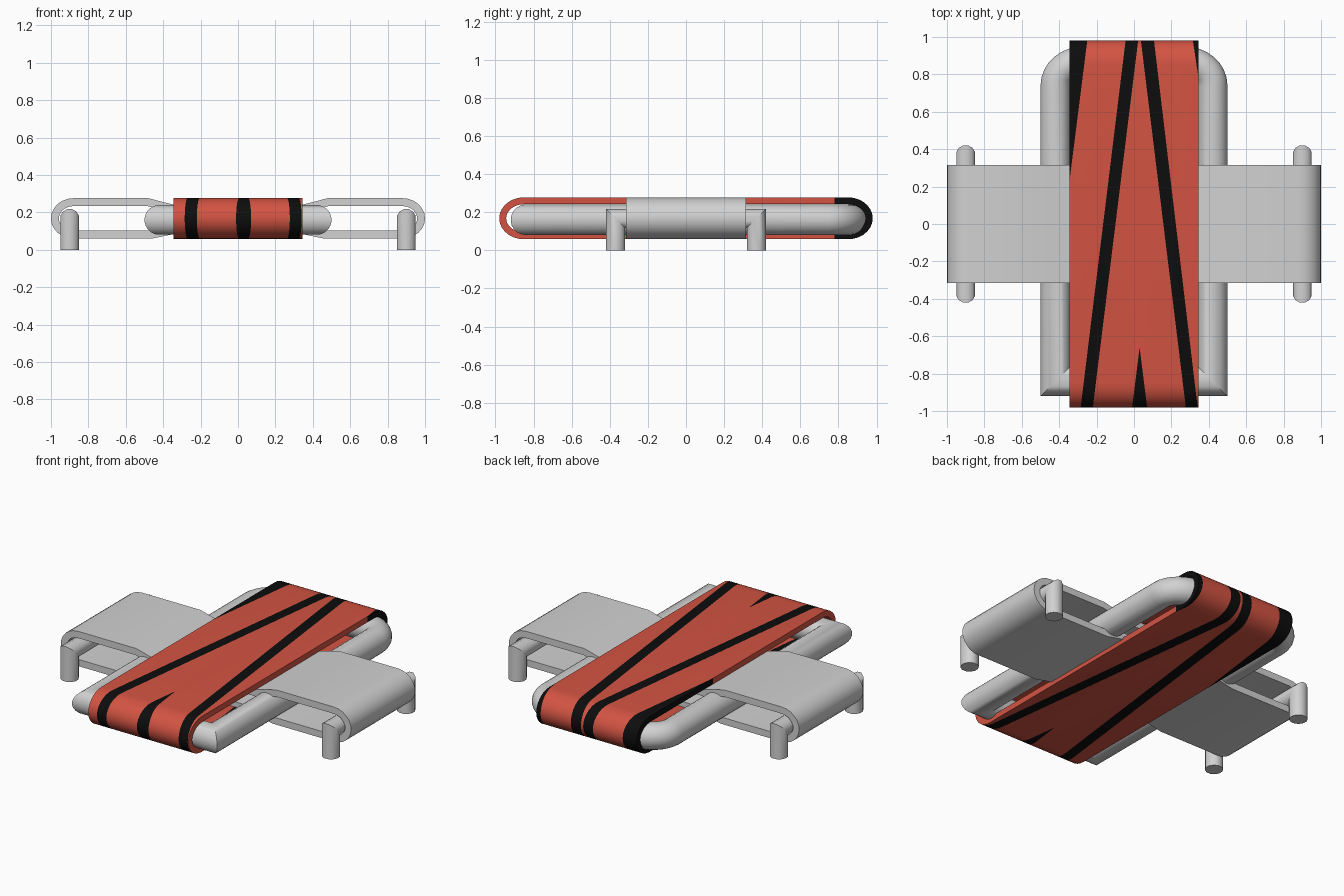
import bpy, bmesh, math
from mathutils import Vector

if "Cube" in bpy.data.objects:
    bpy.data.objects.remove(bpy.data.objects["Cube"])


def material(name, rgb):
    m = bpy.data.materials.new(name)
    m.diffuse_color = (*rgb, 1)
    m.use_nodes = True
    m.node_tree.nodes["Principled BSDF"].inputs["Base Color"].default_value = m.diffuse_color
    return m


GREY = material("light grey", (0.64, 0.64, 0.64))
RED = material("orange red", (0.65, 0.088, 0.055))
BLACK = material("black", (0.004, 0.004, 0.004))

# planes in which the paths are drawn: path (a, b), depth c
XY = lambda a, b, c: Vector((a, b, c))
XZ = lambda a, b, c: Vector((a, c, b))
YZ = lambda a, b, c: Vector((c, a, b))


def sweep(path, section, plane, closed=True):
    """Sweep a section (outward, depth) along a planar path with mitred corners."""
    bm = bmesh.new()
    pts = [Vector(p) for p in path]
    n, k = len(pts), len(section)
    rings = []
    for i, p in enumerate(pts):
        before = p - pts[i - 1] if closed or i > 0 else pts[1] - p
        after = pts[(i + 1) % n] - p if closed or i < n - 1 else before
        n1 = Vector((before.y, -before.x)).normalized()
        n2 = Vector((after.y, -after.x)).normalized()
        miter = (n1 + n2) / (1 + n1.dot(n2))
        rings.append([bm.verts.new(plane(*(p + miter * u), v)) for u, v in section])
    for i in range(n if closed else n - 1):
        r, s = rings[i], rings[(i + 1) % n]
        for j in range(k):
            bm.faces.new((r[j], r[(j + 1) % k], s[(j + 1) % k], s[j]))
    if not closed:
        bm.faces.new(rings[0])
        bm.faces.new(rings[-1])
    bmesh.ops.recalc_face_normals(bm, faces=bm.faces)
    return bm


def finish(bm, name, mats):
    me = bpy.data.meshes.new(name)
    bm.to_mesh(me)
    bm.free()
    for m in mats:
        me.materials.append(m)
    ob = bpy.data.objects.new(name, me)
    bpy.context.collection.objects.link(ob)
    bpy.ops.object.select_all(action='DESELECT')
    ob.select_set(True)
    bpy.context.view_layer.objects.active = ob
    bpy.ops.object.shade_smooth_by_angle(angle=math.radians(32))
    return ob


def circle(r, n):
    return [(r * math.cos(2 * math.pi * (i + 0.5) / n),
             r * math.sin(2 * math.pi * (i + 0.5) / n)) for i in range(n)]


def arc(cx, cy, rx, ry, a0, a1, n):
    return [(cx + rx * math.cos(math.radians(a0 + (a1 - a0) * i / n)),
             cy + ry * math.sin(math.radians(a0 + (a1 - a0) * i / n))) for i in range(n + 1)]


def strap(thick, half):
    return [(0, -half), (0, half), (-thick, half), (-thick, -half)]


MID = 0.168

# tubular ring frame: square corners in front, round corners at the back
ring = [(-0.42, -0.84), (0.42, -0.84)]
ring += arc(0.27, 0.74, 0.15, 0.13, 0, 90, 8) + arc(-0.27, 0.74, 0.15, 0.13, 90, 180, 8)
bm = sweep(ring, circle(0.08, 24), XY)
bmesh.ops.translate(bm, verts=bm.verts, vec=(0, 0, MID - 0.008))
finish(bm, "ring_frame", [GREY])

# cross strap: flat loop around the leg hoops, pinched where it runs inside the belt
right = [(0.34, 0.085), (0.46, 0.06)]
right += arc(0.88, MID, 0.12, 0.108, -90, 90, 12) + [(0.48, 0.276), (0.34, 0.24)]
loop = right + [(-x, z) for x, z in reversed(right)]
finish(sweep(loop, strap(0.042, 0.315), XZ), "cross_strap", [GREY])

# leg hoops, one at each side
hoop = [(-0.37, 0), (-0.37, 0.167), (0.37, 0.167), (0.37, 0)]
for side, x in (("left", -0.9), ("right", 0.9)):
    bm = sweep(hoop, circle(0.052, 12), YZ, closed=False)
    bmesh.ops.translate(bm, verts=bm.verts, vec=(x, 0, 0))
    finish(bm, side + "_leg_hoop", [GREY])

# long belt wrapped around the ring, front to back
belt = arc(0.85, MID, 0.13, 0.11, -90, 90, 14) + arc(-0.85, MID, 0.13, 0.11, 90, 270, 14)
bm = sweep(belt, strap(0.036, 0.345), YZ)

# stripes: left and right edge, each as x at the front end and x at the back end
E = 0.98
slope = 0.04 / 0.32 * 2 * E
stripes = [((-0.285, -0.045), (-0.22, 0.022)),
           ((0.277, 0.037), (0.34, 0.107)),
           ((-0.9, -0.9), (-0.35 - 0.1 * 1.17 / 0.79, -0.25)),
           ((-0.01, -0.01 + slope), (0.07, 0.07 - slope)),
           ((0.345 + 0.03 * 1.76 / 0.2, 0.315), (0.9, 0.9))]


def edge_x(e, y):
    return e[0] + (e[1] - e[0]) * (y + E) / (2 * E)


for e in (e for s in stripes for e in s):
    bmesh.ops.bisect_plane(bm, geom=bm.verts[:] + bm.edges[:] + bm.faces[:], dist=1e-6,
                           plane_co=(e[0], -E, 0), plane_no=(2 * E, e[0] - e[1], 0))
for f in bm.faces:
    c = f.calc_center_median()
    f.material_index = int(any(edge_x(a, c.y) < c.x < edge_x(b, c.y) for a, b in stripes))
finish(bm, "striped_belt", [RED, BLACK])
